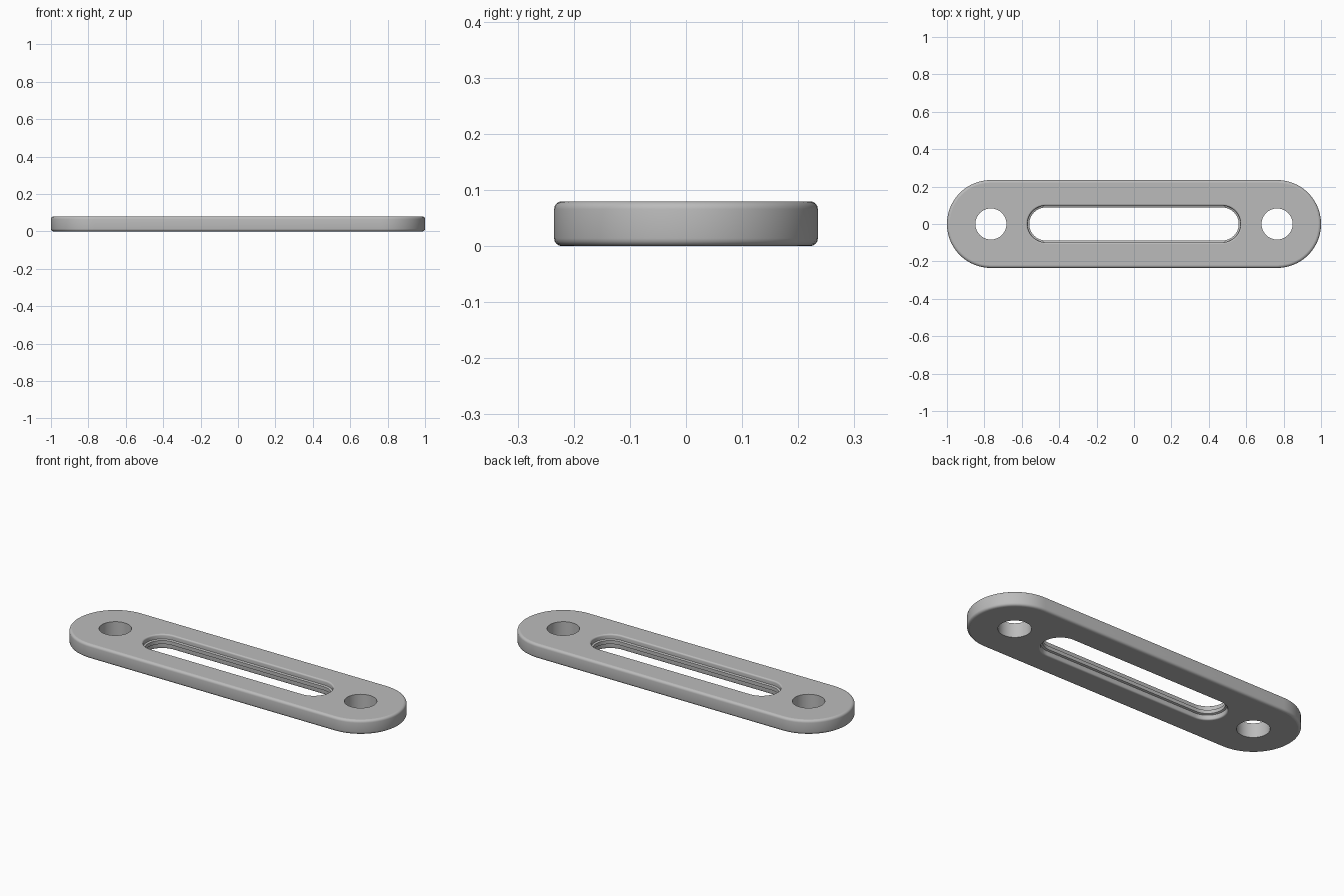
import bpy, bmesh
from math import pi, sin, cos, radians

if "Cube" in bpy.data.objects:
    bpy.data.objects.remove(bpy.data.objects["Cube"])

HEIGHT = 0.08
ROUND = 0.014      # outer edge rounding
STEPS = 4
SEGMENTS = 32      # per half circle


def capsule_loop(bm, cx, half, radius, z):
    """Ring of edges: two half circles whose centres lie half either side of cx."""
    verts = []
    for side in (1, -1):
        for i in range(SEGMENTS + (half > 0)):
            a = pi * i / SEGMENTS - pi / 2
            verts.append(bm.verts.new((cx + side * (half + radius * cos(a)),
                                       side * radius * sin(a), z)))
    return [bm.edges.new((v, verts[(i + 1) % len(verts)])) for i, v in enumerate(verts)]


def wall(bm, cx, half, profile):
    """Loft a (radius, height) profile around a capsule; return bottom and top rings."""
    rings = [capsule_loop(bm, cx, half, r, z) for r, z in profile]
    for low, high in zip(rings, rings[1:]):
        bmesh.ops.bridge_loops(bm, edges=low + high)
    return rings[0], rings[-1]


def rounded(radius, size, sign):
    """Profile of a straight wall with rounded bottom and top edges."""
    arc = [(radius - sign * size * (1 - sin(pi / 2 * i / STEPS)),
            size * (1 - cos(pi / 2 * i / STEPS))) for i in range(STEPS + 1)]
    return arc + [(r, HEIGHT - z) for r, z in reversed(arc)]


bm = bmesh.new()

# Outer rim
rims = [wall(bm, 0, 0.765, rounded(0.235, ROUND, 1))]

# Screw holes
for x in (-0.765, 0.765):
    rims.append(wall(bm, x, 0, [(0.083, 0), (0.083, HEIGHT)]))

# Long slot with rounded lips and a thin rib around the middle of its wall
lip = rounded(0.098, 0.008, -1)
rib = [(0.098, 0.026), (0.088, 0.03), (0.088, 0.05), (0.098, 0.054)]
middle = STEPS + 1
rims.append(wall(bm, 0, 0.472, lip[:middle] + rib + lip[middle:]))

# Flat bottom and top
for level in (0, 1):
    bmesh.ops.triangle_fill(bm, use_beauty=True,
                            edges=[e for rim in rims for e in rim[level]])
bmesh.ops.recalc_face_normals(bm, faces=bm.faces)

mesh = bpy.data.meshes.new("slotted_plate")
bm.to_mesh(mesh)
bm.free()
plate = bpy.data.objects.new("slotted_plate", mesh)
bpy.context.collection.objects.link(plate)

# Smooth curved walls, flat caps
bpy.ops.object.select_all(action="DESELECT")
plate.select_set(True)
bpy.context.view_layer.objects.active = plate
bpy.ops.object.shade_smooth_by_angle(angle=radians(35))
for face in mesh.polygons:
    if abs(face.normal.z) > 0.999:
        face.use_smooth = False

# Plain grey
grey = bpy.data.materials.new("plain_grey")
grey.use_nodes = True
colour = (0.5, 0.5, 0.5, 1)
grey.diffuse_color = colour
grey.node_tree.nodes["Principled BSDF"].inputs["Base Color"].default_value = colour
mesh.materials.append(grey)
